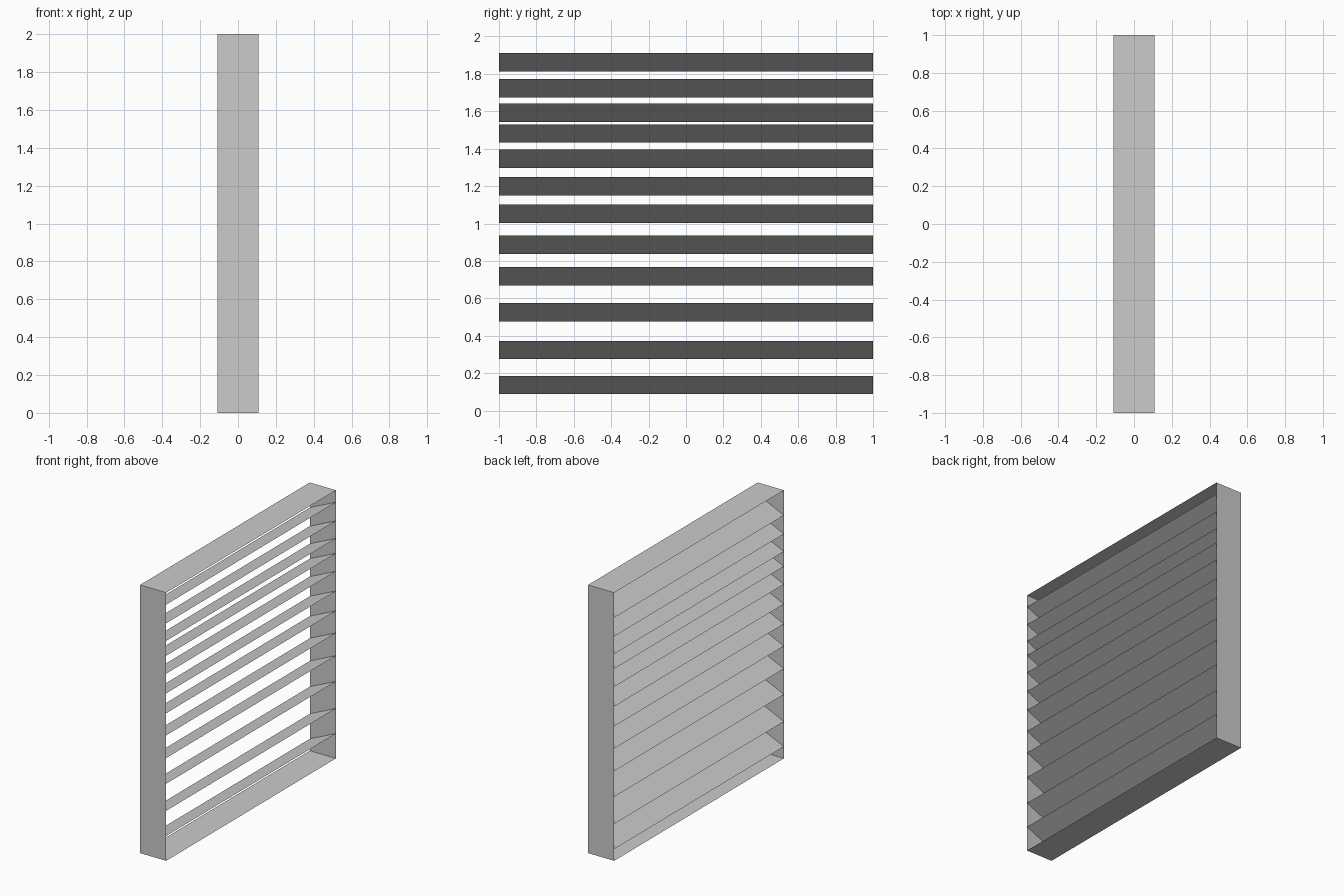
import bpy
import bmesh

cube = bpy.data.objects.get("Cube")
if cube:
    bpy.data.objects.remove(cube, do_unlink=True)

HALF_DEPTH = 0.108
SLAT_RISE = 0.098
SLAT_BASES = [0.088, 0.275, 0.477, 0.669, 0.838, 1.003,
              1.151, 1.298, 1.432, 1.543, 1.674, 1.813]

grey = bpy.data.materials.new("light_grey")
grey.use_nodes = True
colour = (0.6, 0.6, 0.6, 1)
grey.diffuse_color = colour
grey.node_tree.nodes["Principled BSDF"].inputs["Base Color"].default_value = colour


def sheet(name, start, end, along):
    """Thin sheet: the edge start-end swept by the vector along."""
    bm = bmesh.new()
    a, b = bm.verts.new(start), bm.verts.new(end)
    edge = bm.edges.new((a, b))
    swept = bmesh.ops.extrude_edge_only(bm, edges=[edge])["geom"]
    moved = [v for v in swept if isinstance(v, bmesh.types.BMVert)]
    bmesh.ops.translate(bm, verts=moved, vec=along)
    # Outward or upward normals
    for face in bm.faces:
        face.normal_update()
        centre = face.calc_center_median()
        if name.startswith("slat"):
            wrong = face.normal.z < 0
        else:
            centre.z -= 1
            wrong = face.normal.dot(centre) < 0
        if wrong:
            face.normal_flip()
    mesh = bpy.data.meshes.new(name)
    bm.to_mesh(mesh)
    bm.free()
    mesh.materials.append(grey)
    obj = bpy.data.objects.new(name, mesh)
    bpy.context.collection.objects.link(obj)
    return obj


# Frame sheets
d = HALF_DEPTH
for name, z in (("frame_bottom", 0), ("frame_top", 2)):
    sheet(name, (-d, -1, z), (d, -1, z), (0, 2, 0))
for name, y in (("frame_front", -1), ("frame_back", 1)):
    sheet(name, (-d, y, 0), (d, y, 0), (0, 0, 2))

# Tilted slats, higher on the +x side
for i, z in enumerate(SLAT_BASES, 1):
    sheet(f"slat_{i}", (-d, -1, z), (d, -1, z + SLAT_RISE), (0, 2, 0))
